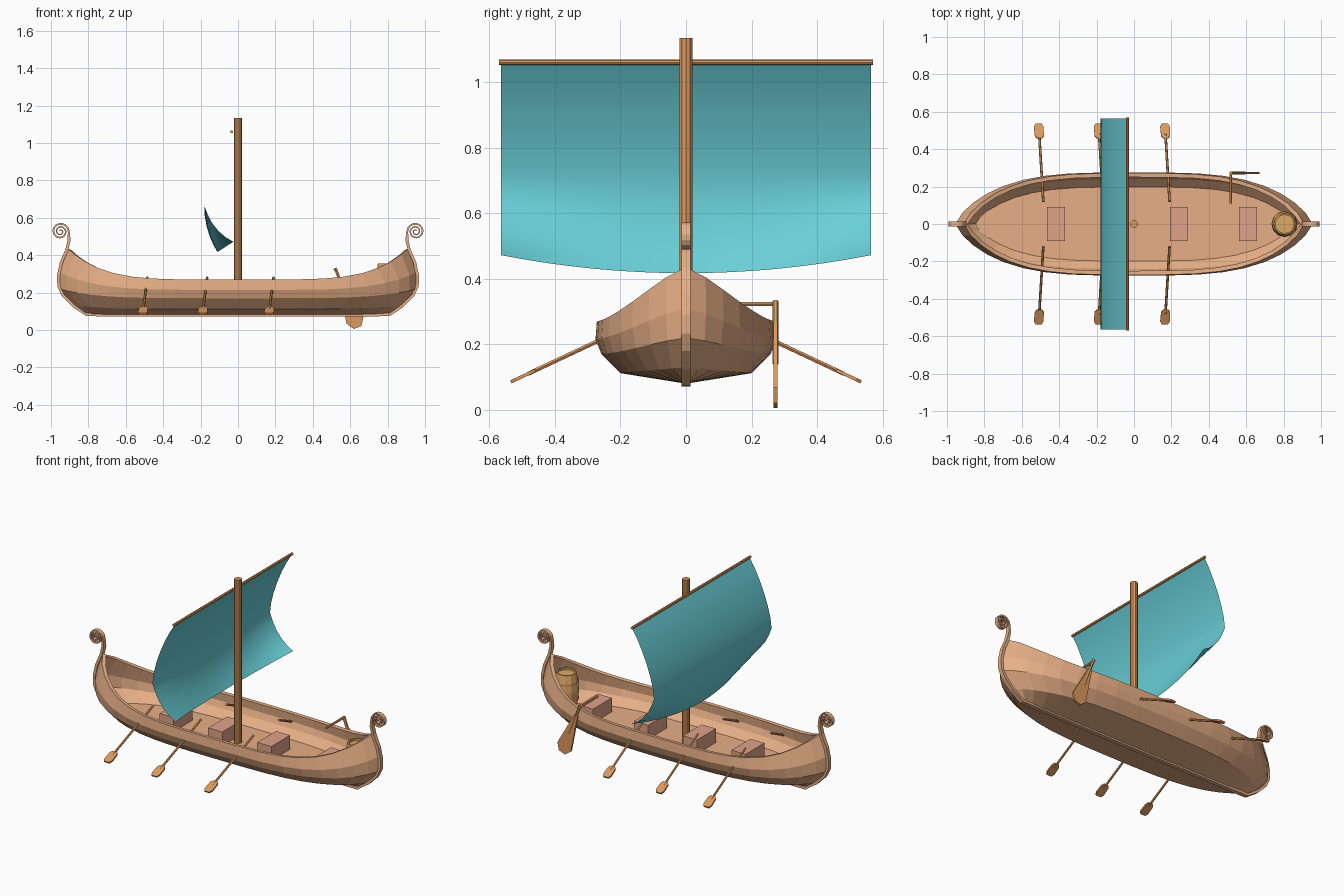
import bpy, bmesh, math
from mathutils import Vector

if "Cube" in bpy.data.objects:
    bpy.data.objects.remove(bpy.data.objects["Cube"])


def material(name, rgb):
    m = bpy.data.materials.new(name)
    m.diffuse_color = (*rgb, 1)
    m.use_nodes = True
    m.node_tree.nodes["Principled BSDF"].inputs["Base Color"].default_value = m.diffuse_color
    return m


WOOD = material("hull_wood", (0.80, 0.43, 0.24))
DARK = material("oar_wood", (0.72, 0.32, 0.11))
RED = material("seat_wood", (0.74, 0.37, 0.25))
OAK = material("barrel_wood", (0.74, 0.40, 0.13))
CLOTH = material("sail_cloth", (0.14, 0.62, 0.68))


def make(name, verts, faces, mat, weld=True):
    bm = bmesh.new()
    vs = [bm.verts.new(v) for v in verts]
    for f in faces:
        bm.faces.new([vs[i] for i in f])
    if weld:
        bmesh.ops.remove_doubles(bm, verts=bm.verts, dist=1e-5)
    bmesh.ops.recalc_face_normals(bm, faces=bm.faces)
    me = bpy.data.meshes.new(name)
    bm.to_mesh(me)
    bm.free()
    me.materials.append(mat)
    ob = bpy.data.objects.new(name, me)
    bpy.context.collection.objects.link(ob)
    return ob


def grid_faces(rows, cols):
    return [(r * cols + c, r * cols + c + 1, (r + 1) * cols + c + 1, (r + 1) * cols + c)
            for r in range(rows - 1) for c in range(cols - 1)]


def rod(name, a, b, r, sides, mat):
    a, b = Vector(a), Vector(b)
    q = (b - a).to_track_quat('Z', 'Y')
    ring = [q @ Vector((r * math.cos(2 * math.pi * i / sides), r * math.sin(2 * math.pi * i / sides), 0))
            for i in range(sides)]
    faces = [(i, (i + 1) % sides, sides + (i + 1) % sides, sides + i) for i in range(sides)]
    faces += [tuple(range(sides)), tuple(range(sides, 2 * sides))]
    return make(name, [a + p for p in ring] + [b + p for p in ring], faces, mat)


def blade(name, origin, direction, side, outline, thick, mat):
    o, d, s = Vector(origin), Vector(direction).normalized(), Vector(side).normalized()
    n = d.cross(s) * thick / 2
    loop = [o + d * t + s * w for t, w in outline] + [o + d * t - s * w for t, w in reversed(outline)]
    k = len(loop)
    faces = [tuple(range(k)), tuple(range(k, 2 * k))]
    faces += [(i, (i + 1) % k, k + (i + 1) % k, k + i) for i in range(k)]
    return make(name, [p + n for p in loop] + [p - n for p in loop], faces, mat)


# Hull: lofted rows (half width, mid height, stem x, stem height)
ROWS = [(0, .08, .81, .08), (.20, .112, .875, .13), (.258, .17, .955, .22),
        (.276, .215, .955, .31), (.272, .27, .91, .435)]
HALF = [.18, .36, .5, .62, .73, .82, .9, .96, 1]
STATIONS = [-t for t in reversed(HALF)] + [0] + HALF


def width(t):
    return max(0, 1 - abs(t) ** 3.5) ** .75


def hull_point(row, t, side):
    w, z0, xe, z1 = row
    return (t * xe, side * w * width(t), z0 + (z1 - z0) * abs(t) ** 5)


section = [(r, 1) for r in reversed(ROWS)] + [(r, -1) for r in ROWS[1:]]
hull_bm_verts = [hull_point(r, t, s) for t in STATIONS for r, s in section]
# the stem stations collapse to a line, so skip faces that weld away
bm = bmesh.new()
n = len(section)
cache = {}
for f in grid_faces(len(STATIONS), n):
    face = []
    for i in f:
        key = tuple(round(c, 5) + 0.0 for c in hull_bm_verts[i])
        if key not in cache:
            cache[key] = bm.verts.new(key)
        if cache[key] not in face:
            face.append(cache[key])
    if len(face) > 2:
        bm.faces.new(face)
bmesh.ops.recalc_face_normals(bm, faces=bm.faces)
if sum(f.normal.z * f.calc_area() for f in bm.faces) > 0:
    bmesh.ops.reverse_faces(bm, faces=bm.faces)
me = bpy.data.meshes.new("hull")
bm.to_mesh(me)
bm.free()
me.materials.append(WOOD)
hull = bpy.data.objects.new("hull", me)
bpy.context.collection.objects.link(hull)
mod = hull.modifiers.new("planking", 'SOLIDIFY')
mod.thickness = .022
mod.offset = -1

# Deck
DECK = .14
deck_pts = [(t * .88, s * .228 * width(t), DECK) for t in STATIONS[1:-1] for s in (1, -1)]
make("deck", deck_pts, grid_faces(len(STATIONS) - 2, 2), WOOD)

# Keel with curled stems: one strip swept along a path in the xz plane
stem = [(.4, .08), (.81, .082), (.88, .13), (.935, .185), (.958, .235), (.96, .29), (.945, .36),
        (.915, .43), (.903, .48)]
stem = [(x, z, .008) for x, z in stem]
TURNS, STEPS = 2.4, 36
for i in range(STEPS + 1):
    u = i / STEPS
    a = math.pi - u * TURNS * 2 * math.pi
    r = .045 * (1 - u) + .006 * u
    stem.append((.95 + r * math.cos(a), .527 + r * math.sin(a), .005 - .002 * u))
path = [(-x, z, h) for x, z, h in reversed(stem)] + stem
strip = []
for i, (x, z, h) in enumerate(path):
    p, q = path[max(i - 1, 0)], path[min(i + 1, len(path) - 1)]
    d = Vector((q[0] - p[0], 0, q[1] - p[1])).normalized()
    nrm = Vector((-d.z, 0, d.x)) * h
    c = Vector((x, 0, z))
    y = Vector((0, .013, 0))
    strip += [c + nrm + y, c - nrm + y, c - nrm - y, c + nrm - y]
m = len(path)
faces = [(4 * i + j, 4 * i + (j + 1) % 4, 4 * i + 4 + (j + 1) % 4, 4 * i + 4 + j)
         for i in range(m - 1) for j in range(4)]
faces += [(0, 1, 2, 3), tuple(4 * m - 4 + j for j in range(4))]
make("keel_and_curled_stems", strip, faces, WOOD)

# Mast and yard
rod("mast", (0, 0, DECK - .02), (0, 0, 1.135), .021, 10, DARK)
rod("yard", (-.034, -.57, 1.06), (-.034, .57, 1.06), .008, 8, DARK)

# Sail: centre profile blended to edge profile
TOP = [(-.032, 1.058), (-.068, 1.0), (-.1, .937), (-.13, .867), (-.155, .795), (-.173, .725), (-.18, .665)]
CENTRE = TOP + [(-.178, .61), (-.168, .555), (-.152, .503), (-.133, .458), (-.11, .417)]
EDGE = TOP + [(-.163, .62), (-.138, .572), (-.105, .53), (-.067, .497), (-.025, .472)]
sail = []
for c, e in zip(CENTRE, EDGE):
    for j in range(17):
        v = j / 8 - 1
        k = v * v
        sail.append((c[0] + (e[0] - c[0]) * k, v * .565, c[1] + (e[1] - c[1]) * k))
ob = make("sail", sail, grid_faces(len(CENTRE), 17), CLOTH)
ob.data.shade_smooth()

# Rowing seats
for i, x in enumerate((-.417, -.09, .24, .61)):
    bpy.ops.mesh.primitive_cube_add(size=1, location=(x, 0, DECK + .04))
    seat = bpy.context.object
    seat.name = f"seat_{i + 1}"
    seat.scale = (.095, .18, .09)
    seat.data.materials.append(RED)

# Rowing oars, mirrored across the boat
for s, label in ((-1, "front"), (1, "back")):
    for i, x in enumerate((-.485, -.165, .19)):
        inner = Vector((x, s * .12, .28))
        outer = Vector((x - .025, s * .535, .085))
        d = (outer - inner).normalized()
        rod(f"oar_shaft_{label}_{i + 1}", inner, inner + d * .40, .007, 6, DARK)
        blade(f"oar_blade_{label}_{i + 1}", inner + d * .375, d, (1, 0, 0),
              [(0, .014), (.014, .024), (.065, .026), (.083, .017)], .01, DARK)

# Steering oar with tiller
top, tip = Vector((.52, .273, .332)), Vector((.64, .273, .012))
d = tip - top
rod("steering_oar_shaft", top, top + d * .6, .009, 6, DARK)
blade("steering_oar_blade", top + d * .22, d, (d.z, 0, -d.x),
      [(0, .012), (.08, .024), (.225, .048), (.265, .022)], .012, DARK)
rod("tiller", (.517, .11, .323), (.517, .278, .323), .007, 6, DARK)

# Barrel with recessed lid
prof = [(0, DECK), (.056, DECK), (.066, .2), (.07, .25), (.066, .3), (.057, .355), (.049, .355), (.049, .343), (0, .343)]
S = 12
bv = [(.805 + r * math.cos(2 * math.pi * i / S), r * math.sin(2 * math.pi * i / S), z)
      for r, z in prof[1:-1] for i in range(S)]
R = len(prof) - 2
bf = [(k * S + i, k * S + (i + 1) % S, (k + 1) * S + (i + 1) % S, (k + 1) * S + i)
      for k in range(R - 1) for i in range(S)]
bf += [tuple(range(S)), tuple(range((R - 1) * S, R * S))]
make("barrel", bv, bf, OAK)
for i, z in enumerate((.2, .3)):
    bpy.ops.mesh.primitive_cylinder_add(vertices=S, radius=.0695, depth=.014, end_fill_type='NOTHING',
                                        location=(.805, 0, z))
    bpy.context.object.name = f"barrel_hoop_{i + 1}"
    bpy.context.object.data.materials.append(DARK)
